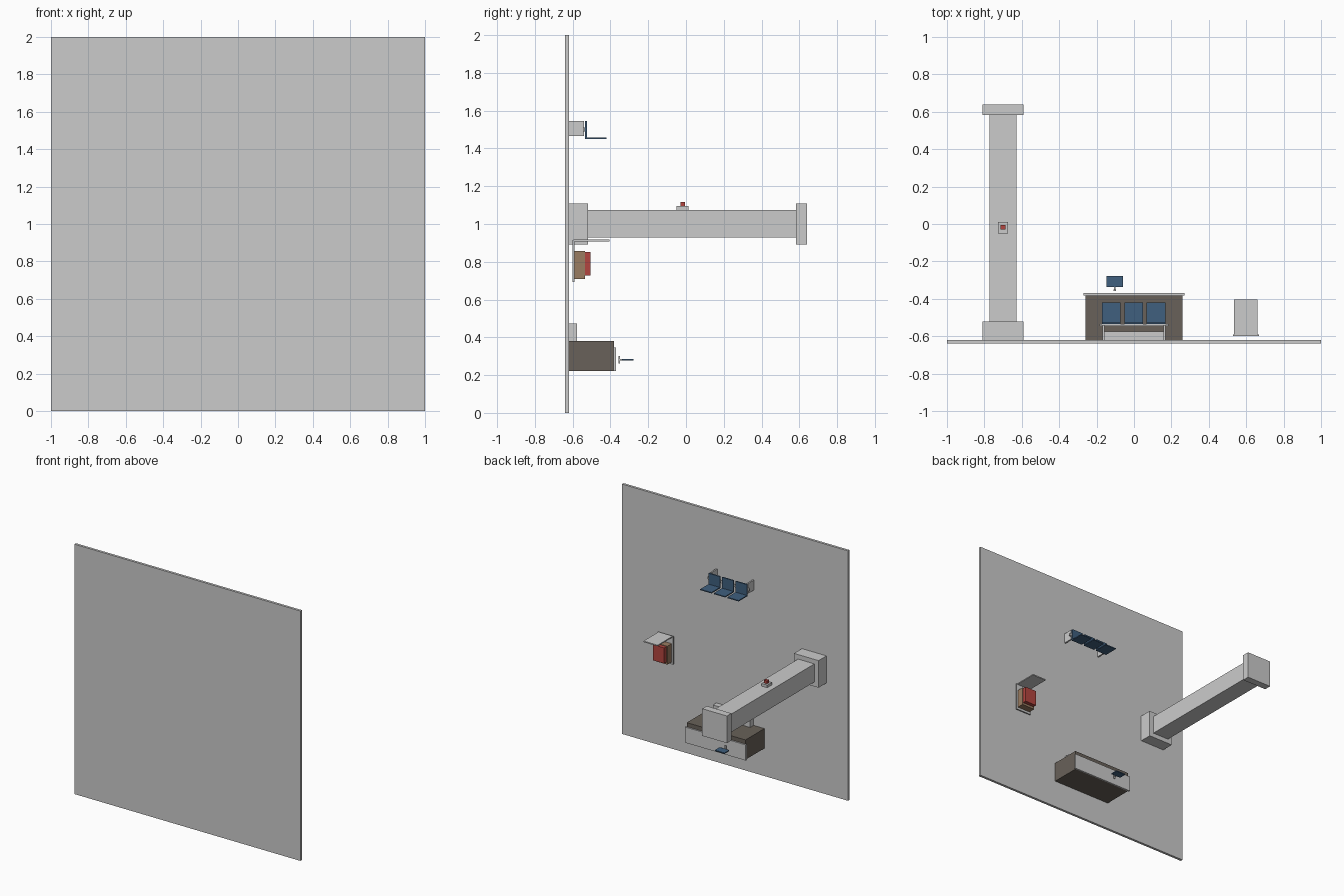
import bpy
import bmesh


def material(name, rgb):
    m = bpy.data.materials.new(name)
    m.diffuse_color = (*rgb, 1)
    return m


BLUE = material("blue", (0.05, 0.115, 0.21))
BROWN = material("dark_brown", (0.14, 0.12, 0.10))
TAN = material("tan", (0.32, 0.20, 0.12))
RED = material("red", (0.45, 0.06, 0.05))


def box(name, x, y, z, mat=None):
    """Axis-aligned box from (min, max) ranges."""
    mesh = bpy.data.meshes.new(name)
    bm = bmesh.new()
    bmesh.ops.create_cube(bm, size=1)
    for v in bm.verts:
        for i, (a, b) in enumerate((x, y, z)):
            v.co[i] = (a + b) / 2 + v.co[i] * (b - a)
    bm.to_mesh(mesh)
    bm.free()
    ob = bpy.data.objects.new(name, mesh)
    bpy.context.collection.objects.link(ob)
    if mat:
        mesh.materials.append(mat)
    return ob


# Floor slab: the scene lies on its side, so its "up" is +y
box("floor", (-1, 1), (-0.64, -0.62), (0, 2))

# Column with base, capital and a wall-mounted alarm
box("column_shaft", (-0.773, -0.628), (-0.62, 0.60), (0.928, 1.073))
box("column_base", (-0.81, -0.592), (-0.62, -0.52), (0.892, 1.109))
box("column_capital", (-0.81, -0.592), (0.583, 0.64), (0.892, 1.109))
box("alarm_plate", (-0.727, -0.675), (-0.05, 0.012), (1.07, 1.094))
box("alarm_button", (-0.714, -0.688), (-0.03, -0.005), (1.09, 1.117), RED)

# Reception desk, counter top and low step in front
box("desk_body", (-0.26, 0.26), (-0.62, -0.381), (0.222, 0.38), BROWN)
box("desk_counter", (-0.27, 0.27), (-0.383, -0.37), (0.222, 0.347))
box("desk_step", (-0.165, 0.165), (-0.62, -0.576), (0.38, 0.472))

# Monitor above the counter
box("monitor_screen", (-0.146, -0.06), (-0.338, -0.278), (0.277, 0.285), BLUE)
box("monitor_stand", (-0.107, -0.099), (-0.355, -0.338), (0.278, 0.284))
box("monitor_foot", (-0.109, -0.097), (-0.357, -0.350), (0.262, 0.302))

# Row of three seats on a beam with two plate legs
for i in range(3):
    x0 = -0.172 + i * 0.12
    box(f"seat_{i + 1}", (x0, x0 + 0.10), (-0.535, -0.525), (1.45, 1.545), BLUE)
    box(f"seat_back_{i + 1}", (x0, x0 + 0.10), (-0.527, -0.42), (1.45, 1.458), BLUE)
box("seat_beam", (-0.185, 0.185), (-0.546, -0.534), (1.49, 1.51))
for side, cx in (("left", -0.163), ("right", 0.163)):
    box(f"seat_leg_{side}", (cx - 0.006, cx + 0.006), (-0.62, -0.54), (1.465, 1.545))

# Luggage trolley with two stacked cases
box("trolley_deck", (0.528, 0.667), (-0.60, -0.59), (0.692, 0.915))
box("trolley_back", (0.535, 0.66), (-0.595, -0.405), (0.908, 0.917))
box("lower_case", (0.54, 0.655), (-0.59, -0.535), (0.71, 0.857), TAN)
box("upper_case", (0.547, 0.648), (-0.54, -0.505), (0.728, 0.853), RED)
